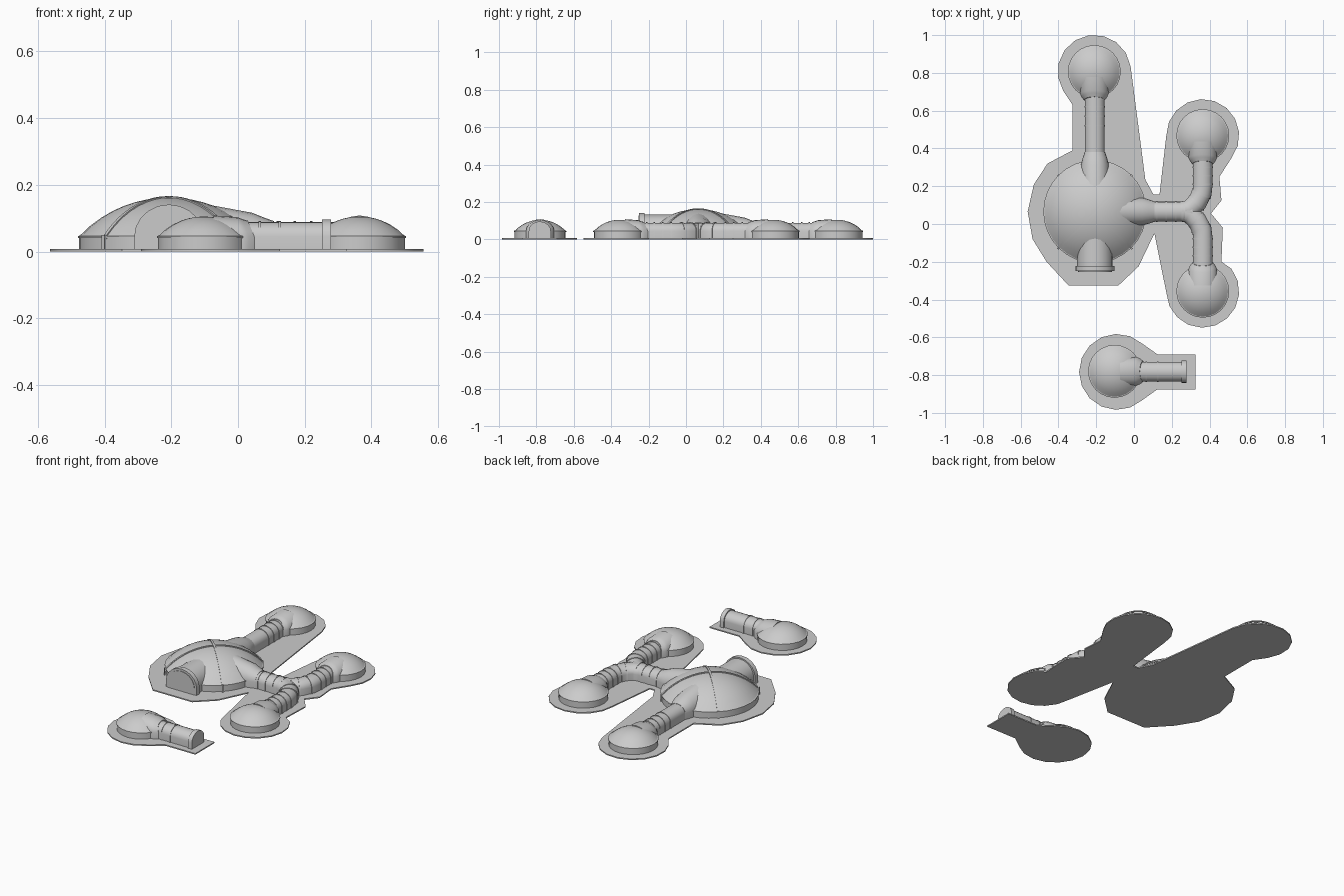
import bpy, bmesh, math
from mathutils import Vector

if "Cube" in bpy.data.objects:
    bpy.data.objects.remove(bpy.data.objects["Cube"])

PAD = 0.007
MAIN = (-0.207, 0.066)
MAIN_R = 0.27
SMALL = {"north": (-0.21, 0.807), "east_back": (0.364, 0.468),
         "east_front": (0.364, -0.356), "detached": (-0.103, -0.78)}
SMALL_R = 0.137


def finish(name, bm):
    bmesh.ops.recalc_face_normals(bm, faces=bm.faces)
    me = bpy.data.meshes.new(name)
    bm.to_mesh(me)
    bm.free()
    ob = bpy.data.objects.new(name, me)
    bpy.context.collection.objects.link(ob)
    return ob


def skin(name, rings, closed=True):
    """Join equal-length rings of points into a capped solid."""
    bm = bmesh.new()
    vs = [[bm.verts.new(p) for p in r] for r in rings]
    n = len(rings[0])
    for a, b in zip(vs, vs[1:]):
        for i in range(n):
            j = (i + 1) % n
            bm.faces.new((a[i], a[j], b[j], b[i]))
    bm.faces.new(vs[0])
    bm.faces.new(vs[-1])
    return finish(name, bm)


def arch(pos, d, hw, h, wall=0.045, shear=0.0, n=10):
    """Arched cross-section at pos, facing along d; shear leans the top back."""
    d = Vector((d[0], d[1], 0)).normalized()
    side = Vector((d.y, -d.x, 0))
    prof = [(-hw, 0.002)]
    for i in range(n + 1):
        t = math.pi * i / n
        prof.append((-hw * math.cos(t), wall + (h - wall) * math.sin(t)))
    prof.append((hw, 0.002))
    o = Vector((pos[0], pos[1], 0))
    return [o + side * x + Vector((0, 0, z)) - d * shear * max(0, z - wall) for x, z in prof]


def tunnel(name, path, hw, h, ribs=()):
    pts = [Vector(p) for p in path]
    rings = []
    for i, p in enumerate(pts):
        a, b = pts[max(i - 1, 0)], pts[min(i + 1, len(pts) - 1)]
        rings.append(arch(p, b - a, hw, h))
    skin(name, rings)
    for k, (x, y, dx, dy) in enumerate(ribs):
        band(f"{name}_rib_{k}", (x, y), (dx, dy), hw + 0.003, h + 0.003, 0.008)


def band(name, pos, d, hw, h, width):
    p, v = Vector(pos), Vector(d).normalized() * width / 2
    skin(name, [arch(p - v, d, hw, h), arch(p + v, d, hw, h)])


def cap_z(r, R, top, wall):
    s = (R * R + (top - wall) ** 2) / (2 * (top - wall))
    return top - s + math.sqrt(s * s - r * r)


def dome(name, c, R, top, wall, segs, rows):
    bm = bmesh.new()
    prof = [(R, 0.002), (R, wall)]
    prof += [(R * (1 - i / rows), cap_z(R * (1 - i / rows), R, top, wall)) for i in range(1, rows)]
    rings = []
    for r, z in prof:
        rings.append([bm.verts.new((c[0] + r * math.cos(2 * math.pi * i / segs),
                                    c[1] + r * math.sin(2 * math.pi * i / segs), z)) for i in range(segs)])
    tip = bm.verts.new((c[0], c[1], top))
    for a, b in zip(rings, rings[1:]):
        for i in range(segs):
            j = (i + 1) % segs
            bm.faces.new((a[i], a[j], b[j], b[i]))
    for i in range(segs):
        bm.faces.new((rings[-1][i], rings[-1][(i + 1) % segs], tip))
    finish(name, bm)
    # thin trim ring at the top of the wall
    ring = []
    for r, z in ((R, wall - 0.004), (R + 0.003, wall - 0.004), (R + 0.003, wall + 0.001), (R - 0.006, wall + 0.004)):
        ring.append((r, z))
    bm = bmesh.new()
    vs = [[bm.verts.new((c[0] + r * math.cos(2 * math.pi * i / segs),
                         c[1] + r * math.sin(2 * math.pi * i / segs), z)) for r, z in ring] for i in range(segs)]
    for i in range(segs):
        a, b = vs[i], vs[(i + 1) % segs]
        for k in range(4):
            bm.faces.new((a[k], a[(k + 1) % 4], b[(k + 1) % 4], b[k]))
    finish(name + "_trim", bm)


def collar(name, c, d, sections):
    """Flared collar; sections are (distance from dome centre, half width, height, shear)."""
    d = Vector(d).normalized()
    skin(name, [arch(Vector(c) + d * r, d, hw, h, shear=s) for r, hw, h, s in sections])


def pad(name, pts):
    skin(name, [[(x, y, 0) for x, y in pts], [(x, y, PAD) for x, y in pts]])


def arc(c, r, a0, a1, n):
    return [(c[0] + r * math.cos(math.radians(a0 + (a1 - a0) * i / n)),
             c[1] + r * math.sin(math.radians(a0 + (a1 - a0) * i / n))) for i in range(n + 1)]


# ground pads
outline = arc(SMALL["north"], 0.194, 8, 212, 9)
outline += [(-0.325, 0.63), (-0.325, 0.39), (-0.458, 0.32), (-0.53, 0.21), (-0.563, 0.066),
            (-0.537, -0.08), (-0.463, -0.2), (-0.347, -0.325), (-0.082, -0.325), (0.024, -0.225),
            (0.108, -0.05)]
outline += arc(SMALL["east_front"], 0.193, 182, 398, 10)
outline += [(0.463, -0.2), (0.47, -0.02), (0.408, 0.056), (0.463, 0.125), (0.452, 0.25)]
outline += arc(SMALL["east_back"], 0.193, -38, 180, 10)
outline += [(0.135, 0.156), (0.103, 0.156), (0.06, 0.235)]
pad("main_pad", outline)
pad("detached_pad", arc((-0.09, -0.783), 0.207 * 0.97 , 48, 312, 12)
    + [(0.124, -0.875), (0.325, -0.875), (0.325, -0.69), (0.124, -0.69)])

# domes
dome("main_dome", MAIN, MAIN_R, 0.162, 0.045, 32, 8)
for key, c in SMALL.items():
    dome(key + "_dome", c, SMALL_R, 0.105, 0.045, 24, 6)

# crossed ribs over the main dome
for k, a in enumerate((45, 135)):
    u = Vector((math.cos(math.radians(a)), math.sin(math.radians(a)), 0))
    w = Vector((-u.y, u.x, 0)) * 0.006
    rings = []
    for i in range(-12, 13):
        r = MAIN_R * i / 12
        p = Vector((MAIN[0], MAIN[1], cap_z(abs(r), MAIN_R, 0.162, 0.045))) + u * r
        up = Vector((0, 0, 0.004))
        rings.append([p - w - up * 2, p + w - up * 2, p + w + up, p - w + up])
    skin(f"main_dome_rib_{k}", rings)
    for s in (-1, 1):
        q = Vector((MAIN[0], MAIN[1], 0)) + u * s * MAIN_R
        foot = [q - w - u * 0.01, q + w - u * 0.01, q + w + u * s * 0.006, q - w + u * s * 0.006]
        skin(f"main_dome_rib_foot_{k}_{s + 1}", [[p + Vector((0, 0, z)) for p in foot] for z in (0.003, 0.049)])

# corridors
HW, H = 0.052, 0.089
tunnel("north_corridor", [(-0.208, 0.28), (-0.208, 0.74)], HW, H,
       [(-0.208, y, 0, 1) for y in (0.36, 0.52, 0.57, 0.62, 0.66)])
tunnel("east_corridor", [(0.0, 0.066), (0.31, 0.066)], HW, H,
       [(x, 0.066, 1, 0) for x in (0.07, 0.12, 0.17, 0.22, 0.265)])
for name, s, end in (("back", 1, 0.345), ("front", -1, 0.345)):
    tunnel(f"east_{name}_corridor",
           [(x, 0.066 + s * y) for x, y in
            ((0.25, 0.0), (0.295, 0.012), (0.335, 0.05), (0.36, 0.10), (0.364, 0.14), (0.364, end))],
           HW, H, [(0.33, 0.066 + s * 0.045, 0.75, s * 0.75), (0.356, 0.066 + s * 0.09, 0.4, s)]
           + [(0.364, 0.066 + s * y, 0, s) for y in (0.145, 0.19, 0.235, 0.275)])

# flared collars where corridors meet domes
BIG = [(0.12, 0.082, 0.140, 0), (0.25, 0.074, 0.116, 0), (0.285, 0.064, 0.102, 0), (0.315, 0.054, 0.091, 0)]
LOW = [(0.03, 0.078, 0.108, 0), (0.118, 0.075, 0.103, 0.3), (0.135, 0.068, 0.098, 0.4), (0.152, 0.055, 0.092, 0.4)]
collar("main_north_collar", MAIN, (0, 1), BIG)
collar("main_east_collar", MAIN, (1, 0), BIG)
for key, d in (("north", (0, -1)), ("east_back", (0, -1)), ("east_front", (0, 1)), ("detached", (1, 0))):
    collar(key + "_collar", SMALL[key], d, LOW)

# main entrance tunnel and rim
tunnel("entrance_tunnel", [(-0.207, -0.02), (-0.207, -0.243)], 0.094, 0.133)
band("entrance_rim", (-0.207, -0.236), (0, 1), 0.104, 0.141, 0.028)
band("entrance_door", (-0.207, -0.251), (0, 1), 0.09, 0.128, 0.004)

# detached corridor with end rim
tunnel("detached_corridor", [(-0.05, -0.782), (0.268, -0.782)], HW, H,
       [(x, -0.782, 1, 0) for x in (0.065, 0.125)])
band("detached_rim", (0.265, -0.782), (1, 0), 0.059, 0.096, 0.026)

# shading
for ob in bpy.context.collection.objects:
    ob.select_set(True)
    bpy.context.view_layer.objects.active = ob
bpy.ops.object.shade_smooth_by_angle(angle=math.radians(30))
